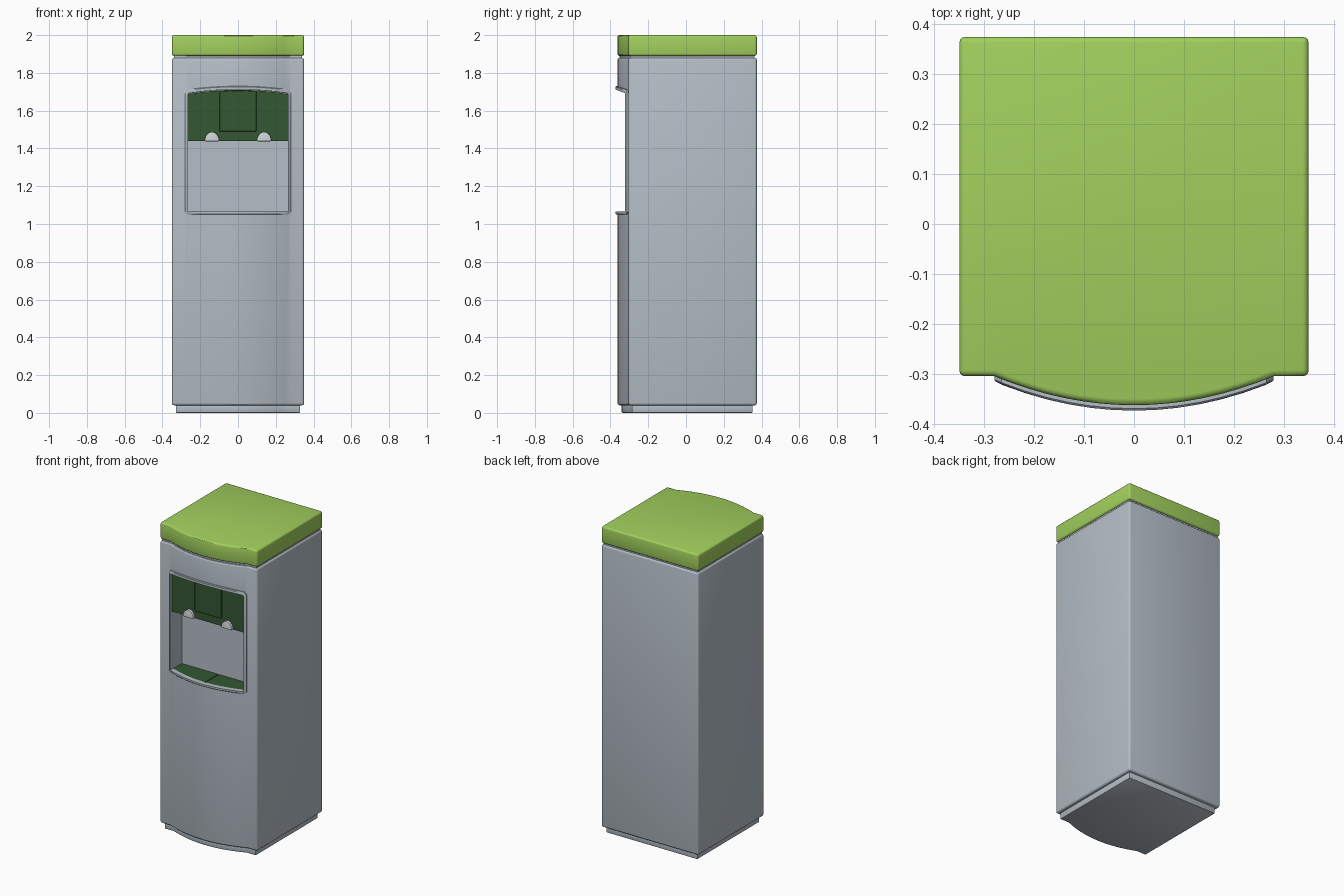
import bpy
import bmesh
import math

if "Cube" in bpy.data.objects:
    bpy.data.objects.remove(bpy.data.objects["Cube"], do_unlink=True)


def material(name, rgb, roughness=0.5):
    m = bpy.data.materials.new(name)
    m.use_nodes = True
    m.diffuse_color = (*rgb, 1)
    bsdf = m.node_tree.nodes["Principled BSDF"]
    bsdf.inputs["Base Color"].default_value = (*rgb, 1)
    bsdf.inputs["Roughness"].default_value = roughness
    return m


GREY = material("cool grey plastic", (0.46, 0.52, 0.57))
LIME = material("lime green", (0.36, 0.63, 0.11))
DARK = material("dark green", (0.033, 0.095, 0.032))
PALE = material("pale grey", (0.62, 0.66, 0.69))

HALF_W, BACK, FRONT = 0.35, 0.375, -0.305
BULGE_W, BULGE = 0.28, 0.058
NICHE_W, NICHE_BACK = 0.265, -0.20


def front_y(x):
    """Bowed front surface of the cabinet."""
    return FRONT - BULGE * max(0, 1 - (x / BULGE_W) ** 2)


def bow_xs(half, n):
    return [-half + 2 * half * i / n for i in range(n + 1)]


def finish(bm, name, mat):
    bmesh.ops.recalc_face_normals(bm, faces=bm.faces)
    mesh = bpy.data.meshes.new(name)
    bm.to_mesh(mesh)
    bm.free()
    obj = bpy.data.objects.new(name, mesh)
    bpy.context.collection.objects.link(obj)
    mesh.materials.append(mat)
    return obj


def select(obj):
    bpy.ops.object.select_all(action="DESELECT")
    obj.select_set(True)
    bpy.context.view_layer.objects.active = obj


def bevel(obj, width, segments=3):
    mod = obj.modifiers.new("rounding", "BEVEL")
    mod.width, mod.segments = width, segments
    mod.limit_method, mod.angle_limit = "ANGLE", math.radians(40)
    select(obj)
    bpy.ops.object.modifier_apply(modifier=mod.name)


def smooth(obj):
    select(obj)
    bpy.ops.object.shade_smooth_by_angle(angle=math.radians(30))


def prism(name, points, a, b, mat, axis="z"):
    """Extrude a 2D outline from a to b along z (xy outline) or y (xz outline)."""
    bm = bmesh.new()
    place = (lambda p, t: (p[0], p[1], t)) if axis == "z" else (lambda p, t: (p[0], t, p[1]))
    low = [bm.verts.new(place(p, a)) for p in points]
    high = [bm.verts.new(place(p, b)) for p in points]
    bm.faces.new(low)
    bm.faces.new(high)
    for i in range(len(points)):
        j = (i + 1) % len(points)
        bm.faces.new((low[i], low[j], high[j], high[i]))
    return finish(bm, name, mat)


def footprint(scale):
    pts = [(-HALF_W, FRONT)] + [(x, front_y(x)) for x in bow_xs(BULGE_W, 16)]
    pts += [(HALF_W, FRONT), (HALF_W, BACK), (-HALF_W, BACK)]
    return [(x * scale, y * scale) for x, y in pts]


def arch(half, bottom, shoulder, crown):
    """Upright rectangle with a gently arched top."""
    top = [(x, crown - (crown - shoulder) * (x / half) ** 2) for x in reversed(bow_xs(half, 12))]
    return [(-half, bottom), (half, bottom)] + top


# Plinth, cabinet, shadow-gap neck and lid share one footprint
plinth = prism("plinth", footprint(0.94), 0, 0.05, GREY)
bevel(plinth, 0.006, 2)
smooth(plinth)

cabinet = prism("cabinet", footprint(1), 0.04, 1.88, GREY)
bevel(cabinet, 0.012)

neck = prism("neck", footprint(0.97), 1.86, 1.91, GREY)

lid = prism("lid", footprint(1), 1.89, 2.0, LIME)
bevel(lid, 0.012)
smooth(lid)

# Dispensing niche cut into the cabinet
cutter = prism("niche_cutter", arch(NICHE_W, 1.055, 1.69, 1.712), -0.6, NICHE_BACK, GREY, "y")
cutter.hide_render = True
cut = cabinet.modifiers.new("niche", "BOOLEAN")
cut.operation, cut.solver, cut.object = "DIFFERENCE", "EXACT", cutter
select(cabinet)
bpy.ops.object.modifier_apply(modifier=cut.name)
bpy.data.objects.remove(cutter, do_unlink=True)
smooth(cabinet)


# Bowed trim frame around the niche
def frame_loop(half, bottom, crown, corner):
    """Loop of xz points: bottom edge, then arched top, with chamfered corners."""
    xs = bow_xs(half - corner, 12)
    low = [(x, bottom) for x in xs]
    top = [(x, crown - 0.02 * (x / half) ** 2) for x in reversed(xs)]
    side = [(half, bottom + corner), (half, crown - 0.025 - corner)]
    return low + side + top + [(-x, z) for x, z in reversed(side)]


def niche_frame():
    bm = bmesh.new()
    outer = frame_loop(BULGE_W, 1.05, 1.73, 0.014)
    inner = frame_loop(NICHE_W, 1.065, 1.712, 0.004)
    rings = []
    for loop, offset in ((outer, 0.02), (outer, -0.007), (outer, -0.011),
                         (inner, -0.011), (inner, 0.02)):
        shrink = 0.99 if offset == -0.011 and loop is outer else 1
        rings.append([bm.verts.new((x * shrink, front_y(x) + offset, 1.39 + (z - 1.39) * shrink))
                      for x, z in loop])
    n = len(outer)
    for k in range(len(rings)):
        a, b = rings[k], rings[(k + 1) % len(rings)]
        for i in range(n):
            j = (i + 1) % n
            bm.faces.new((a[i], a[j], b[j], b[i]))
    return finish(bm, "niche_frame", GREY)


smooth(niche_frame())

# Dark tap housing with a raised centre plate
housing = prism("tap_housing", arch(NICHE_W - 0.001, 1.44, 1.688, 1.71), -0.302, NICHE_BACK + 0.01, DARK, "y")
plate = prism("centre_plate", arch(0.097, 1.49, 1.702, 1.706), -0.309, -0.30, DARK, "y")
bevel(plate, 0.002, 1)

# Half-round taps on the lower edge of the housing
for side, x0 in (("right", -0.138), ("left", 0.138)):
    steps = [math.pi * i / 16 for i in range(17)]
    half_round = [(x0 + 0.039 * math.cos(t), 1.438 + 0.05 * math.sin(t)) for t in steps]
    tap = prism(side + "_tap", half_round, -0.318, -0.28, PALE, "y")
    bevel(tap, 0.004, 2)
    smooth(tap)

# Drip tray in two halves on the niche floor
for side, s in (("right", -1), ("left", 1)):
    xs = [0.002 + 0.262 * i / 6 for i in range(7)]
    outline = [(s * x, front_y(x) + 0.012) for x in xs]
    outline += [(s * xs[-1], NICHE_BACK - 0.001), (s * xs[0], NICHE_BACK - 0.001)]
    prism(side + "_drip_tray", outline, 1.05, 1.062, DARK)
